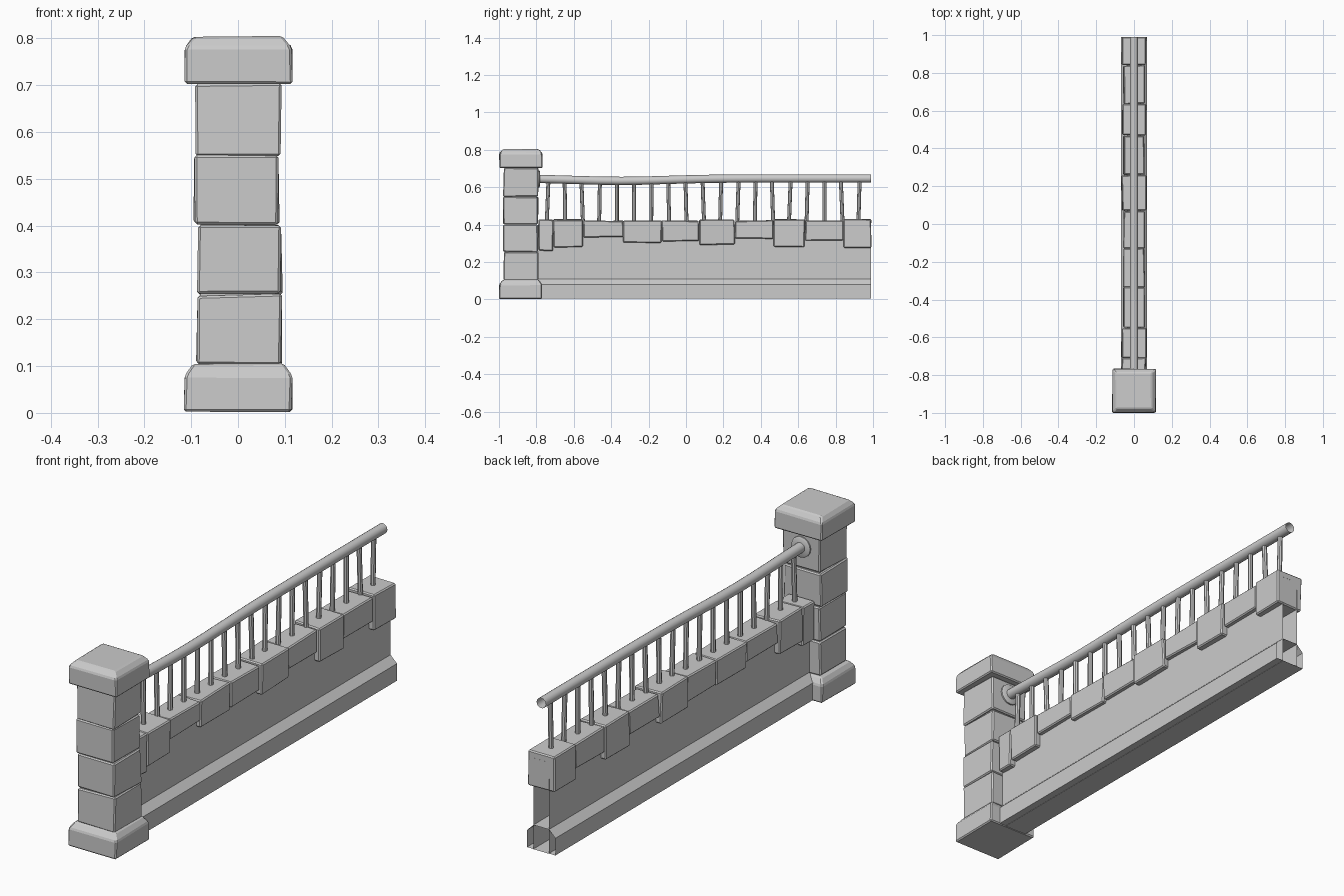
import bpy, bmesh, math, random
from mathutils import Vector

random.seed(4)
if "Cube" in bpy.data.objects:
    bpy.data.objects.remove(bpy.data.objects["Cube"])

stone = bpy.data.materials.new("grey_stone")
stone.use_nodes = True
GREY = (0.6, 0.6, 0.6, 1)
stone.diffuse_color = GREY
stone.node_tree.nodes["Principled BSDF"].inputs["Base Color"].default_value = GREY


def finish(bm, name, bevel=0.0, smooth=False):
    bmesh.ops.recalc_face_normals(bm, faces=bm.faces)
    mesh = bpy.data.meshes.new(name)
    bm.to_mesh(mesh)
    bm.free()
    mesh.materials.append(stone)
    ob = bpy.data.objects.new(name, mesh)
    bpy.context.collection.objects.link(ob)
    if bevel:
        mod = ob.modifiers.new("worn_edges", "BEVEL")
        mod.width = bevel
        mod.segments = 1
    if smooth:
        bpy.ops.object.select_all(action="DESELECT")
        ob.select_set(True)
        bpy.context.view_layer.objects.active = ob
        bpy.ops.object.shade_smooth_by_angle(angle=math.radians(40))
    return ob


def block(name, x, y, z, bevel=0.005, jitter=0.0, chamfer=None):
    """Box from (min, max) ranges; chamfer = (inset, drop) slopes its top."""
    bm = bmesh.new()
    bmesh.ops.create_cube(bm, size=1)
    for v in bm.verts:
        v.co = Vector(r[0] if c < 0 else r[1] for r, c in zip((x, y, z), v.co))
    if chamfer:
        top = max(bm.faces, key=lambda f: f.calc_center_median().z)
        inset, drop = chamfer
        bmesh.ops.inset_region(bm, faces=[top], thickness=inset)
        for v in bm.verts:
            if v.co.z > z[1] - 0.001 and v not in top.verts:
                v.co.z -= drop
    for v in bm.verts:
        v.co += Vector(random.uniform(-jitter, jitter) for _ in range(3))
    return finish(bm, name, bevel)


def sweep(name, rings, closed=True, smooth=False, caps=False):
    """Skin a list of matching rings of points."""
    bm = bmesh.new()
    loops = [[bm.verts.new(p) for p in ring] for ring in rings]
    n = len(loops[0])
    for a, b in zip(loops, loops[1:]):
        for i in range(n if closed else n - 1):
            j = (i + 1) % n
            bm.faces.new((a[i], a[j], b[j], b[i]))
    if caps:
        bm.faces.new(loops[0])
        bm.faces.new(loops[-1])
    return finish(bm, name, smooth=smooth)


def circle(radius, sides):
    return [(radius * math.cos(math.tau * i / sides),
             radius * math.sin(math.tau * i / sides)) for i in range(sides)]


# Pillar: base, four stacked stones, a recessed core and a cap
block("pillar_base", (-0.115, 0.115), (-0.998, -0.768), (0.003, 0.105),
      jitter=0.002, chamfer=(0.028, 0.025))
block("pillar_core", (-0.08, 0.08), (-0.965, -0.80), (0.09, 0.72), bevel=0)
courses = [0.104, 0.253, 0.404, 0.549, 0.703]
shifts = [0.003, 0.003, -0.003, 0.001]
for i, dx in enumerate(shifts):
    block(f"pillar_stone_{i + 1}", (-0.09 + dx, 0.09 + dx), (-0.976, -0.791),
          (courses[i] + 0.001, courses[i + 1] - 0.001), jitter=0.003)
block("pillar_cap", (-0.115, 0.115), (-0.998, -0.768), (0.704, 0.805),
      jitter=0.002, chamfer=(0.028, 0.025))

# Wall panel and chamfered skirting, both hollow and open at the far end
START, END = -0.79, 0.99


def straight(name, profile):
    sweep(name, [[(x, y, z) for x, z in profile] for y in (START, END)])


straight("wall_panel", [(-0.037, 0.005), (0.037, 0.005), (0.037, 0.4), (-0.037, 0.4)])
straight("wall_skirting", [(-0.068, 0.006), (0.068, 0.006), (0.068, 0.08),
                           (0.037, 0.11), (-0.037, 0.11), (-0.068, 0.08)])

# Coping stones: joint positions along the wall and underside heights
joints = [-0.79, -0.71, -0.55, -0.335, -0.13, 0.07, 0.26, 0.47, 0.635, 0.84, 0.99]
undersides = [0.26, 0.28, 0.333, 0.305, 0.31, 0.292, 0.325, 0.28, 0.316, 0.274]
for i, low in enumerate(undersides):
    tall = low < 0.3
    half = 0.063 if tall else 0.056
    block(f"coping_stone_{i + 1}", (-half, half),
          (joints[i] + 0.001, joints[i + 1] - 0.001),
          (low, 0.428 if tall else 0.421), jitter=0.003)


# Handrail: a gently sagging open tube with a collar at the pillar
def rail_height(y):
    return 0.647 - 0.013 * math.exp(-((y + 0.35) / 0.35) ** 2)


steps = 16
path = [START + (END - START) * i / steps for i in range(steps + 1)]
sweep("handrail", [[(x, y, rail_height(y) + z) for x, z in circle(0.022, 16)]
                   for y in path], smooth=True)
sweep("rail_collar", [[(x, y, rail_height(START) + z) for x, z in circle(r, 16)]
                      for y, r in ((-0.795, 0.045), (-0.784, 0.045), (-0.78, 0.038))],
      smooth=True, caps=True)

# Balusters, each leaning very slightly
for i in range(19):
    y = -0.74 + i * 0.0925
    lean = random.uniform(-0.005, 0.005)
    sweep(f"baluster_{i + 1}", [[(x, y + t + s, z) for x, s in circle(0.0105, 8)]
                                for z, t in ((0.4, -lean), (rail_height(y), lean))],
          smooth=True)
